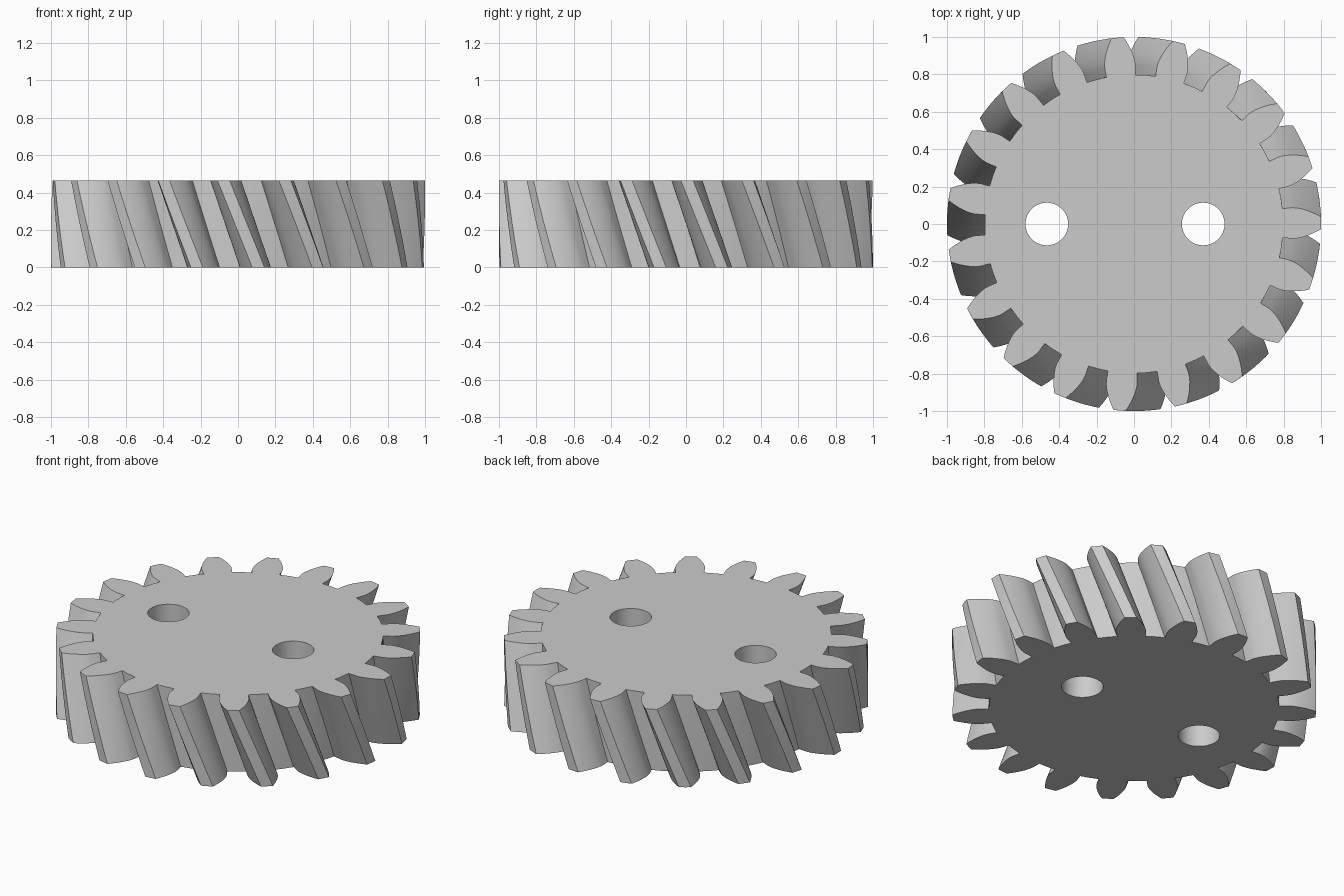
import bpy
import bmesh
from math import cos, sin, tan, acos, pi, radians, sqrt

cube = bpy.data.objects.get("Cube")
if cube:
    bpy.data.objects.remove(cube, do_unlink=True)

TEETH = 19
TIP_R, ROOT_R = 1.0, 0.798
HEIGHT = 0.465
TWIST = radians(-10.7)          # top turned against the base
TOP_ANGLE = radians(0.3)        # centre of the first tooth on the top face
LAYERS = 8
FLANK_STEPS = 7

PITCH_R = TIP_R * TEETH / (TEETH + 2)
PRESSURE = radians(20)
BASE_R = PITCH_R * cos(PRESSURE)


def involute(a):
    return tan(a) - a


def half_angle(r):
    """Half the angular thickness of a tooth at radius r."""
    a = acos(min(1, BASE_R / r)) if r > BASE_R else 0
    return pi / (2 * TEETH) + involute(PRESSURE) - involute(a)


def tooth_outline():
    """Polar points of one tooth, from gap to gap, counterclockwise."""
    radii = [ROOT_R] + [BASE_R + (TIP_R - BASE_R) * i / FLANK_STEPS
                        for i in range(FLANK_STEPS + 1)]
    rising = [(r, -half_angle(r)) for r in radii]
    falling = [(r, -a) for r, a in reversed(rising)]
    return [(ROOT_R, -pi / TEETH)] + rising + [(TIP_R, 0)] + falling


def make_material(name, color):
    mat = bpy.data.materials.new(name)
    mat.use_nodes = True
    mat.diffuse_color = color
    bsdf = next(n for n in mat.node_tree.nodes if n.type == 'BSDF_PRINCIPLED')
    bsdf.inputs["Base Color"].default_value = color
    return mat


# Helical gear body: the outline stacked in twisted layers
outline = [(r, a + 2 * pi * k / TEETH)
           for k in range(TEETH) for r, a in tooth_outline()]
bm = bmesh.new()
rings = []
for i in range(LAYERS + 1):
    t = i / LAYERS
    turn = TOP_ANGLE - TWIST * (1 - t)
    rings.append([bm.verts.new((r * cos(a + turn), r * sin(a + turn), HEIGHT * t))
                  for r, a in outline])
count = len(outline)
for low, high in zip(rings, rings[1:]):
    for j in range(count):
        n = (j + 1) % count
        bm.faces.new((low[j], low[n], high[n], high[j]))
bm.faces.new(rings[-1])
bm.faces.new(reversed(rings[0]))
mesh = bpy.data.meshes.new("helical_gear")
bm.to_mesh(mesh)
bm.free()
gear = bpy.data.objects.new("helical_gear", mesh)
bpy.context.collection.objects.link(gear)
mesh.materials.append(make_material("plain grey", (0.6, 0.6, 0.6, 1)))


def select(obj):
    bpy.ops.object.select_all(action='DESELECT')
    obj.select_set(True)
    bpy.context.view_layer.objects.active = obj


# Two through holes
for x in (-0.466, 0.37):
    bpy.ops.mesh.primitive_cylinder_add(vertices=64, radius=0.114, depth=1,
                                        location=(x, 0, HEIGHT / 2))
    cutter = bpy.context.object
    cutter.name = "hole_cutter"
    cutter.hide_render = True
    select(gear)
    mod = gear.modifiers.new("hole", 'BOOLEAN')
    mod.operation = 'DIFFERENCE'
    mod.solver = 'EXACT'
    mod.object = cutter
    bpy.ops.object.modifier_apply(modifier=mod.name)
    bpy.data.objects.remove(cutter, do_unlink=True)

# Smooth flanks with crisp rims and tooth edges
select(gear)
bpy.ops.object.shade_smooth_by_angle(angle=radians(25))
